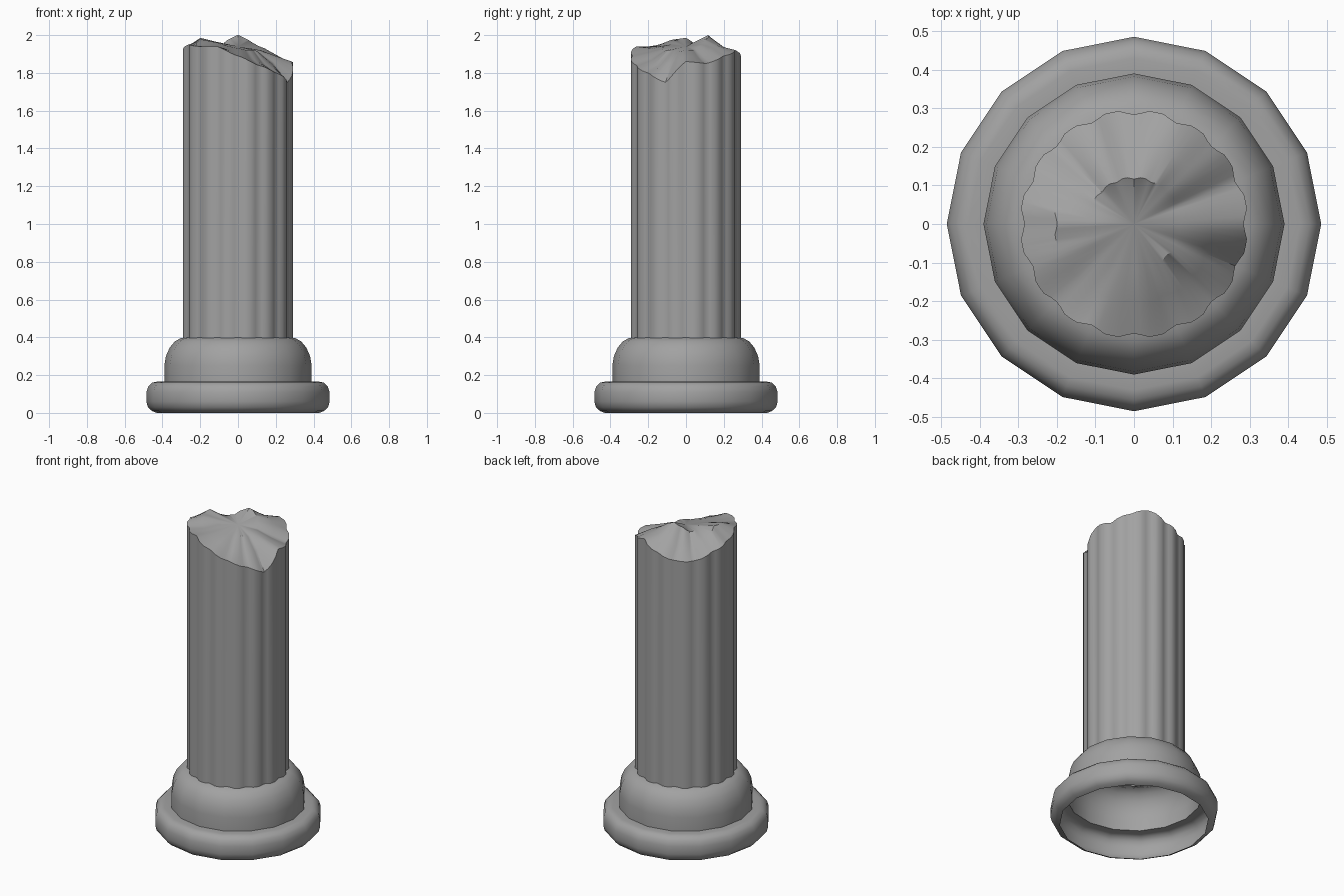
import bpy, bmesh, math

if "Cube" in bpy.data.objects:
    bpy.data.objects.remove(bpy.data.objects["Cube"], do_unlink=True)

stone = bpy.data.materials.new("grey stone")
stone.use_nodes = True
GREY = (0.36, 0.36, 0.36, 1)
stone.diffuse_color = GREY
stone.node_tree.nodes["Principled BSDF"].inputs["Base Color"].default_value = GREY


def ring(bm, count, radius, height):
    """Closed ring of vertices; radius and height are functions of the step."""
    out = []
    for i in range(count):
        a = math.tau * i / count
        r = radius(i)
        out.append(bm.verts.new((r * math.cos(a), r * math.sin(a), height(i))))
    return out


def bridge(bm, low, high):
    n = len(low)
    for i in range(n):
        j = (i + 1) % n
        bm.faces.new((low[i], low[j], high[j], high[i]))


def finish(bm, name, angle):
    mesh = bpy.data.meshes.new(name)
    bm.to_mesh(mesh)
    bm.free()
    mesh.materials.append(stone)
    obj = bpy.data.objects.new(name, mesh)
    bpy.context.collection.objects.link(obj)
    bpy.ops.object.select_all(action="DESELECT")
    obj.select_set(True)
    bpy.context.view_layer.objects.active = obj
    bpy.ops.object.shade_smooth_by_angle(angle=math.radians(angle))


# Base: hollow sixteen-sided skirt, plinth roll below and domed collar above
def lathe(name, profile):
    bm = bmesh.new()
    rings = [ring(bm, 16, lambda i: r, lambda i: z) for r, z in profile]
    for low, high in zip(rings, rings[1:]):
        bridge(bm, low, high)
    finish(bm, name, 50)


lathe("base_roll", [(0.43, 0), (0.455, 0.01), (0.477, 0.03), (0.485, 0.06),
                    (0.485, 0.11), (0.475, 0.14), (0.455, 0.16),
                    (0.43, 0.165), (0.39, 0.165)])
lathe("base_collar", [(0.39, 0.165), (0.39, 0.25), (0.382, 0.3), (0.362, 0.345),
                      (0.335, 0.378), (0.305, 0.395), (0.28, 0.4)])

# Shaft: sixteen shallow flutes, open below, ending in a jagged break
FLUTES, PER = 16, 6
COUNT = FLUTES * PER
DEPTH = (0.011, 0.007, 0, 0, 0, 0.007)

# Heights of the break, one per flute, counter-clockwise from +x
RIM = (1.86, 1.85, 1.89, 1.92, 1.87, 1.84, 1.84, 1.88,
       1.91, 1.95, 1.94, 1.94, 1.89, 1.84, 1.80, 1.75)
MIDDLE = (1.89, 1.88, 1.93, 1.94, 1.93, 1.89, 1.88, 1.93,
          1.985, 1.975, 1.94, 1.93, 1.91, 1.87, 1.84, 1.85)
INNER = (1.92, 1.92, 1.95, 1.98, 2.0, 1.98, 1.95, 1.95,
         1.965, 1.96, 1.95, 1.94, 1.93, 1.92, 1.92, 1.91)


def around(table):
    def height(i):
        k, t = divmod(i, PER)
        t /= PER
        t = t * t * (3 - 2 * t) * 0.4 + t * 0.6
        return table[k] * (1 - t) + table[(k + 1) % FLUTES] * t
    return height


def fluted(scale):
    return lambda i: scale * (0.295 - DEPTH[i % PER])


bm = bmesh.new()
foot = ring(bm, COUNT, fluted(1), lambda i: 0.395)
rim = ring(bm, COUNT, fluted(1), around(RIM))
middle = ring(bm, COUNT, fluted(0.7), around(MIDDLE))
inner = ring(bm, COUNT, fluted(0.41), around(INNER))
for low, high in ((foot, rim), (rim, middle), (middle, inner)):
    bridge(bm, low, high)
tip = bm.verts.new((0, 0, 1.94))
for i in range(COUNT):
    bm.faces.new((inner[i], inner[(i + 1) % COUNT], tip))
finish(bm, "broken_shaft", 35)
